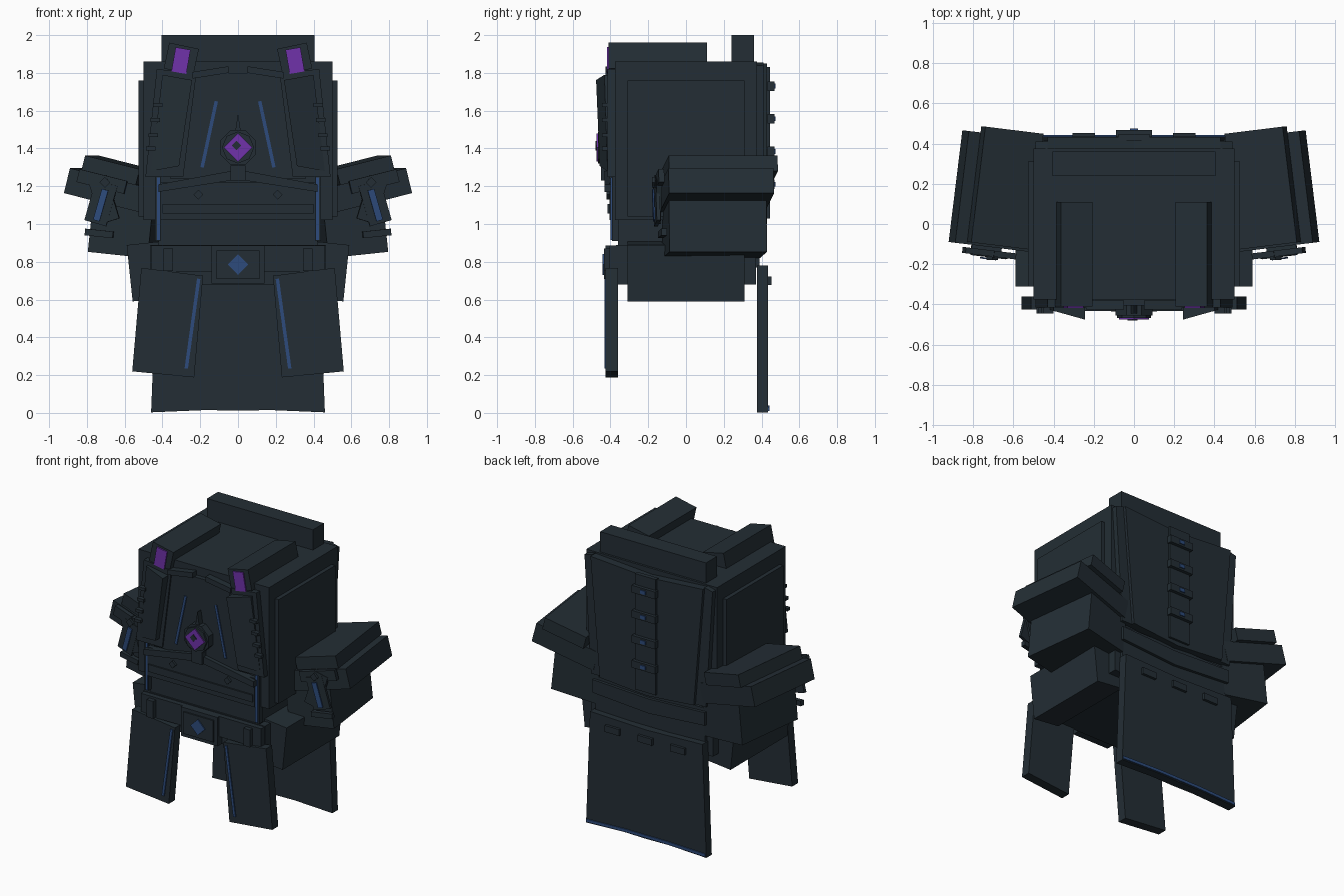
import bpy, bmesh, math
from mathutils import Euler, Matrix, Vector

old = bpy.data.objects.get("Cube")
if old:
    bpy.data.objects.remove(old, do_unlink=True)


def material(name, rgb):
    m = bpy.data.materials.new(name)
    m.use_nodes = True
    col = (*rgb, 1.0)
    m.diffuse_color = col
    m.node_tree.nodes["Principled BSDF"].inputs["Base Color"].default_value = col
    return m


SLATE = material("dark_slate", (0.017, 0.027, 0.035))
BLUE = material("deep_blue", (0.026, 0.07, 0.2))
PURPLE = material("violet", (0.16, 0.032, 0.4))


def finish(name, bm, mat):
    bmesh.ops.recalc_face_normals(bm, faces=bm.faces)
    mesh = bpy.data.meshes.new(name)
    bm.to_mesh(mesh)
    bm.free()
    mesh.materials.append(mat)
    bpy.context.collection.objects.link(bpy.data.objects.new(name, mesh))


def sides(name, pair):
    return [("left_" + name, 1), ("right_" + name, -1)] if pair else [(name, 1)]


def box(name, size, loc, rot=(0, 0, 0), mat=SLATE, pair=False):
    """Box with a tilt in degrees; pair adds the mirrored one."""
    for label, s in sides(name, pair):
        r = Euler([math.radians(a) for a in (rot[0], s * rot[1], s * rot[2])])
        bm = bmesh.new()
        bmesh.ops.create_cube(bm, size=1, matrix=Matrix.LocRotScale(
            Vector((s * loc[0], loc[1], loc[2])), r, Vector(size)))
        finish(label, bm, mat)


def plate(name, pts, front, back, mat=SLATE, pair=False, lean=0):
    """Outline in x and z, given thickness in y; lean tips the front face."""
    mid = sum(p[0] for p in pts) / len(pts)
    for label, s in sides(name, pair):
        bm = bmesh.new()
        a = [bm.verts.new((s * x, front + lean * (x - mid), z)) for x, z in pts]
        b = [bm.verts.new((s * x, back, z)) for x, z in pts]
        bm.faces.new(a)
        bm.faces.new(b)
        for i in range(len(pts)):
            j = (i + 1) % len(pts)
            bm.faces.new((a[i], a[j], b[j], b[i]))
        finish(label, bm, mat)


def ngon(x, z, r, n, turn=0):
    return [(x + r * math.cos(turn + math.tau * i / n),
             z + r * math.sin(turn + math.tau * i / n)) for i in range(n)]


def strip(x0, z0, x1, z1, w):
    d = Vector((x1 - x0, z1 - z0)).normalized() * w / 2
    return [(x0 - d.y, z0 + d.x), (x1 - d.y, z1 + d.x),
            (x1 + d.y, z1 - d.x), (x0 + d.y, z0 - d.x)]


# Torso, waist and top ridges
box("torso", (1.0, 0.75, 0.84), (0, 0, 1.44))
box("side_panel", (0.05, 0.62, 0.72), (0.503, 0, 1.4), pair=True)
box("waist", (0.84, 0.72, 0.2), (0, 0, 0.95))
box("hip_block", (0.93, 0.74, 0.21), (0, 0, 0.785))
box("neck_guard", (0.81, 0.12, 0.16), (0, 0.3, 1.92))
box("shoulder_ridge", (0.16, 0.5, 0.14), (0.3, -0.14, 1.875), (0, -12, 0), pair=True)
box("eye", (0.08, 0.008, 0.13), (0.302, -0.414, 1.865), (0, -10, 0), PURPLE, pair=True)
box("eye_mount", (0.16, 0.03, 0.14), (0.3, -0.395, 1.875), (0, -12, 0), pair=True)

# Chest plates and lapels
plate("chest_plate", [(-0.26, 1.8), (0.26, 1.8), (0.36, 1.24), (-0.36, 1.24)], -0.405, -0.37)
plate("outer_collar", [(0.22, 1.8), (0.43, 1.82), (0.49, 1.25), (0.29, 1.25)],
      -0.415, -0.37, pair=True)
plate("lapel", [(0.243, 1.762), (0.4, 1.79), (0.46, 1.28), (0.312, 1.307)],
      -0.445, -0.4, pair=True, lean=0.28)
plate("brow", [(0.05, 1.835), (0.24, 1.805), (0.24, 1.77), (0.05, 1.8)],
      -0.425, -0.38, pair=True)
plate("chest_stripe", strip(0.115, 1.65, 0.19, 1.3, 0.018), -0.412, -0.404, BLUE, pair=True)
for i, z in enumerate((1.63, 1.55, 1.47, 1.4)):
    box(f"lapel_clasp_{i + 1}", (0.05, 0.03, 0.02), (0.425 + 0.012 * i, -0.43, z), pair=True)

# Chest gem
plate("gem_ring", ngon(0, 1.405, 0.1, 8, math.pi / 8), -0.455, -0.4)
plate("gem_seat", ngon(0, 1.405, 0.085, 8), -0.467, -0.45)
plate("gem", ngon(0, 1.405, 0.075, 4), -0.475, -0.467, PURPLE)
plate("gem_centre", ngon(-0.008, 1.415, 0.025, 4), -0.48, -0.474)
plate("gem_spike", [(-0.015, 1.49), (0.015, 1.49), (0, 1.585)], -0.445, -0.4)
box("gem_stem", (0.08, 0.05, 0.08), (0, -0.425, 1.27))

# Abdomen
plate("rib_bar", [(0.04, 1.28), (0.42, 1.21), (0.42, 1.17), (0.04, 1.23)],
      -0.432, -0.37, pair=True)
box("abdomen", (0.82, 0.04, 0.2), (0, -0.385, 1.12))
box("abdomen_ledge", (0.8, 0.05, 0.05), (0, -0.39, 1.08))
plate("rib_stud", ngon(0.21, 1.155, 0.026, 4), -0.42, -0.39, pair=True)
box("abdomen_edge", (0.03, 0.035, 0.34), (0.425, -0.375, 1.08), pair=True)
box("abdomen_stripe", (0.016, 0.008, 0.33), (0.42, -0.396, 1.08), mat=BLUE, pair=True)

# Belt
box("belt", (0.92, 0.05, 0.14), (0, -0.38, 0.815))
box("buckle", (0.28, 0.05, 0.2), (0, -0.4, 0.785))
box("buckle_face", (0.23, 0.02, 0.15), (0, -0.425, 0.785))
plate("buckle_diamond", ngon(0, 0.785, 0.055, 4), -0.442, -0.434, BLUE)
box("belt_loop", (0.05, 0.05, 0.12), (0.37, -0.41, 0.81), pair=True)

# Hip pads and front skirt panels
box("hip_pad", (0.2, 0.62, 0.3), (0.474, 0, 0.75), (0, 6, 0), pair=True)
plate("front_skirt", [(0.185, 0.726), (0.512, 0.768), (0.56, 0.22), (0.232, 0.188)],
      -0.425, -0.36, pair=True)
plate("skirt_stripe", strip(0.208, 0.71, 0.274, 0.235, 0.018), -0.432, -0.424, BLUE, pair=True)

# Rear skirt
plate("rear_skirt", [(0, 0.765), (0.43, 0.78), (0.46, 0.003), (0.17, 0.015), (0, 0.012)],
      0.375, 0.435, pair=True)
plate("rear_hem", [(0, 0.04), (0.16, 0.04), (0.455, 0.03), (0.455, 0.01), (0.16, 0.02), (0, 0.02)],
      0.434, 0.442, BLUE, pair=True)
for i in (-1, 0, 1):
    box(f"rear_stud_{i + 2}", (0.11, 0.03, 0.045), (0.25 * i, 0.438, 0.7))

# Back plates and spine
plate("back_plate", [(0, 1.82), (0.43, 1.85), (0.36, 1.03), (0, 1.0)], 0.37, 0.43, pair=True)
plate("back_edge", [(0.43, 1.855), (0.49, 1.84), (0.44, 1.03), (0.36, 1.03)],
      0.37, 0.41, pair=True)
box("back_waist", (0.84, 0.03, 0.24), (0, 0.375, 0.89))
plate("back_waist_band", [(0, 0.97), (0.43, 0.99), (0.43, 0.9), (0, 0.87)],
      0.37, 0.41, pair=True)
box("spine", (0.16, 0.03, 0.8), (0, 0.43, 1.43))
for i in range(4):
    z = 1.73 - 0.173 * i
    box(f"spine_clasp_{i + 1}", (0.18, 0.035, 0.05), (0, 0.45, z))
    box(f"spine_light_{i + 1}", (0.04, 0.008, 0.025), (0, 0.47, z), mat=BLUE)

# Arms: layered blocks that flare outward
box("arm_pad", (0.45, 0.56, 0.136), (0.655, 0.16, 1.175), (0, -14, 7), pair=True)
box("arm_cap", (0.3, 0.58, 0.085), (0.64, 0.18, 1.285), (0, -14, 7), pair=True)
box("arm_block", (0.32, 0.52, 0.3), (0.59, 0.15, 0.985), (0, -6, 7), pair=True)

# Arm front trim
box("arm_bar", (0.26, 0.03, 0.07), (0.72, -0.145, 1.225), (0, -14, 7), pair=True)
box("arm_tab", (0.1, 0.03, 0.24), (0.71, -0.15, 1.13), (0, 17, 7), pair=True)
box("arm_stripe", (0.035, 0.008, 0.17), (0.727, -0.172, 1.1), (0, -16, 7), BLUE, pair=True)
box("arm_stripe_back", (0.12, 0.02, 0.22), (0.725, -0.155, 1.11), (0, -16, 7), pair=True)
box("arm_cuff", (0.15, 0.03, 0.035), (0.735, -0.125, 0.95), (0, -6, 7), pair=True)
plate("arm_stud", ngon(0.705, 1.22, 0.028, 4), -0.18, -0.14, pair=True)
